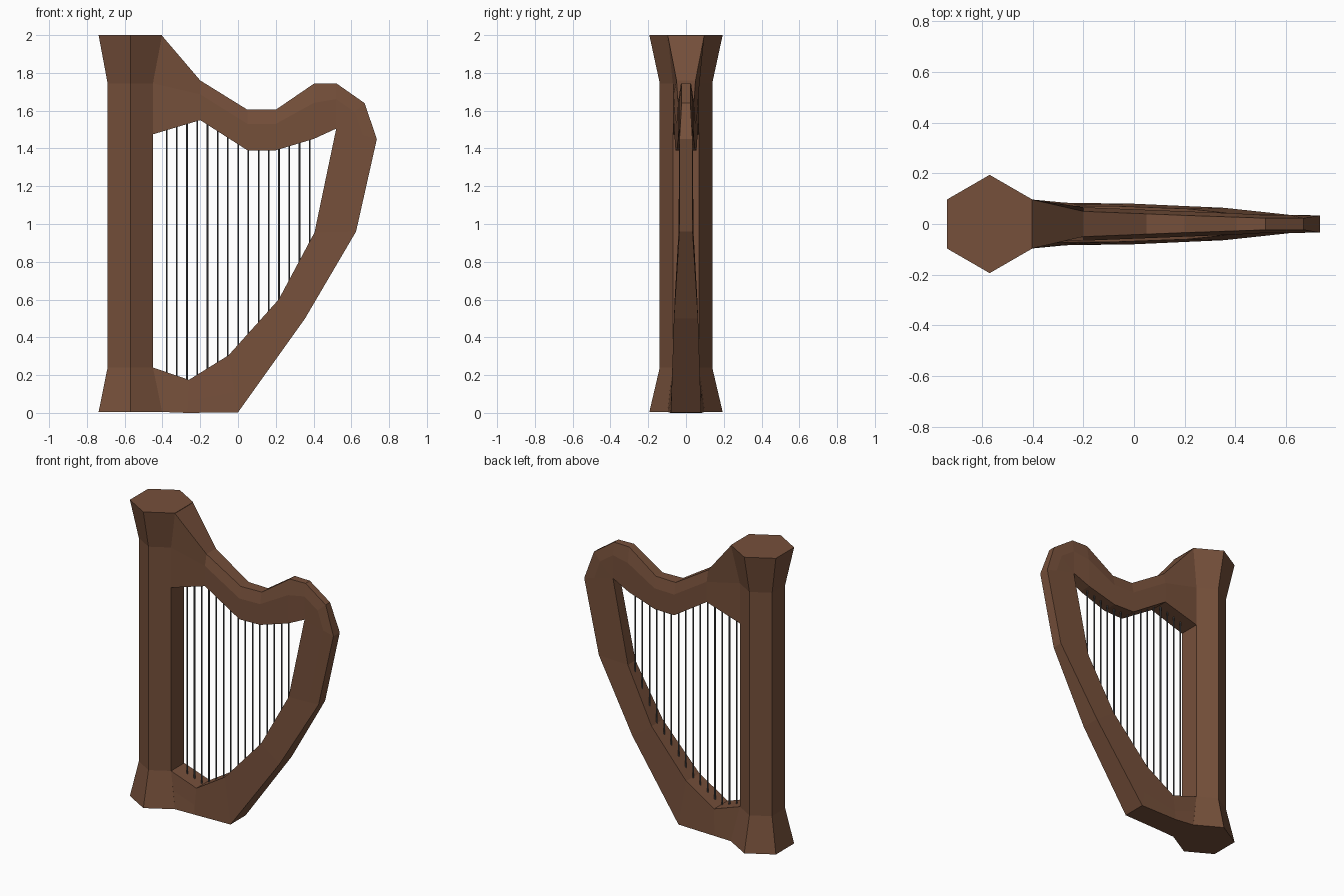
import bpy, bmesh, math
from mathutils import Vector

if "Cube" in bpy.data.objects:
    bpy.data.objects.remove(bpy.data.objects["Cube"])


def material(name, color):
    m = bpy.data.materials.new(name)
    m.diffuse_color = (*color, 1)
    m.use_nodes = True
    m.node_tree.nodes["Principled BSDF"].inputs["Base Color"].default_value = m.diffuse_color
    return m


wood = material("brown_wood", (0.18, 0.08, 0.043))
steel = material("grey_string", (0.08, 0.08, 0.085))


def loft(name, rings, mat):
    """Skin a row of closed rings, cap both ends and weld shared points."""
    bm = bmesh.new()
    rows = [[bm.verts.new(p) for p in ring] for ring in rings]
    n = len(rows[0])
    for a, b in zip(rows, rows[1:]):
        for i in range(n):
            j = (i + 1) % n
            bm.faces.new((a[i], a[j], b[j], b[i]))
    bm.faces.new(rows[0])
    bm.faces.new(rows[-1])
    bmesh.ops.remove_doubles(bm, verts=bm.verts, dist=0.0005)
    bmesh.ops.recalc_face_normals(bm, faces=bm.faces)
    me = bpy.data.meshes.new(name)
    bm.to_mesh(me)
    bm.free()
    me.materials.append(mat)
    ob = bpy.data.objects.new(name, me)
    bpy.context.collection.objects.link(ob)
    return ob


# Hexagonal pillar flared at both ends
def polygon(x, z, r, sides):
    return [(x + r * math.sin(math.tau * i / sides), r * math.cos(math.tau * i / sides), z)
            for i in range(sides)]


loft("pillar", [polygon(-0.57, z, r, 6) for z, r in
                ((0.005, 0.194), (0.24, 0.139), (1.745, 0.139), (2.0, 0.194))], wood)

# Curved frame stations: outer x, z, half width; inner x, z, half width
neck = [(-0.2, 1.76, 0.05, -0.2, 1.55, 0.066),
        (0.05, 1.605, 0.04, 0.05, 1.39, 0.056),
        (0.2, 1.605, 0.034, 0.2, 1.39, 0.05),
        (0.405, 1.745, 0.027, 0.4, 1.45, 0.042),
        (0.52, 1.745, 0.023, 0.52, 1.505, 0.035),
        (0.67, 1.64, 0.023, 0.52, 1.505, 0.035)]
body = [(0.735, 1.45, 0.034, 0.52, 1.505, 0.035),
        (0.625, 0.96, 0.035, 0.405, 0.955, 0.04),
        (0.355, 0.5, 0.064, 0.215, 0.6, 0.06),
        (0.0, 0.003, 0.08, -0.05, 0.305, 0.07),
        (-0.27, 0.0, 0.084, -0.26, 0.175, 0.072)]


def section(outer, mid, inner):
    """Six-point cross-section mirrored over y."""
    half = [(x, w, z) for x, z, w in (outer, mid, inner)]
    return half + [(x, -y, z) for x, y, z in reversed(half)]


def station(s, bulge):
    o, i = Vector(s[:3]), Vector(s[3:])
    m = o.lerp(i, 0.35)
    if bulge:
        m.z = max(m.z, 0)
        m[2] = max(m[2], s[5])
    return section(o, m, i)


def mid_station(s, full):
    # The neck reaches full width partway down, the body tapers evenly
    o, i = s[:3], s[3:]
    m = [a + (b - a) * 0.35 for a, b in zip(o, i)]
    if full:
        m[2] = i[2]
    return section(o, m, i)


rings = [section((-0.405, 2.0, 0.097), (-0.45, 1.745, 0.07), (-0.45, 1.475, 0.07))]
rings += [mid_station(s, True) for s in neck]
rings += [mid_station(s, False) for s in body]
rings.append(section((-0.406, 0.005, 0.097), (-0.428, 0.12, 0.083), (-0.45, 0.24, 0.07)))
loft("curved_frame", rings, wood)

# Strings between the inner edges of neck and body
upper = [(-0.45, 1.475)] + [s[3:5] for s in neck[:5]]
lower = [(-0.45, 0.24)] + [s[3:5] for s in reversed(body)]


def height(line, x):
    for (x0, z0), (x1, z1) in zip(line, line[1:]):
        if x0 <= x <= x1:
            return z0 + (z1 - z0) * (x - x0) / (x1 - x0)


for k in range(15):
    x = -0.378 + k * 0.0541
    loft(f"string_{k + 1}", [polygon(x, height(lower, x) - 0.015, 0.005, 6),
                             polygon(x, height(upper, x) + 0.015, 0.005, 6)], steel)
